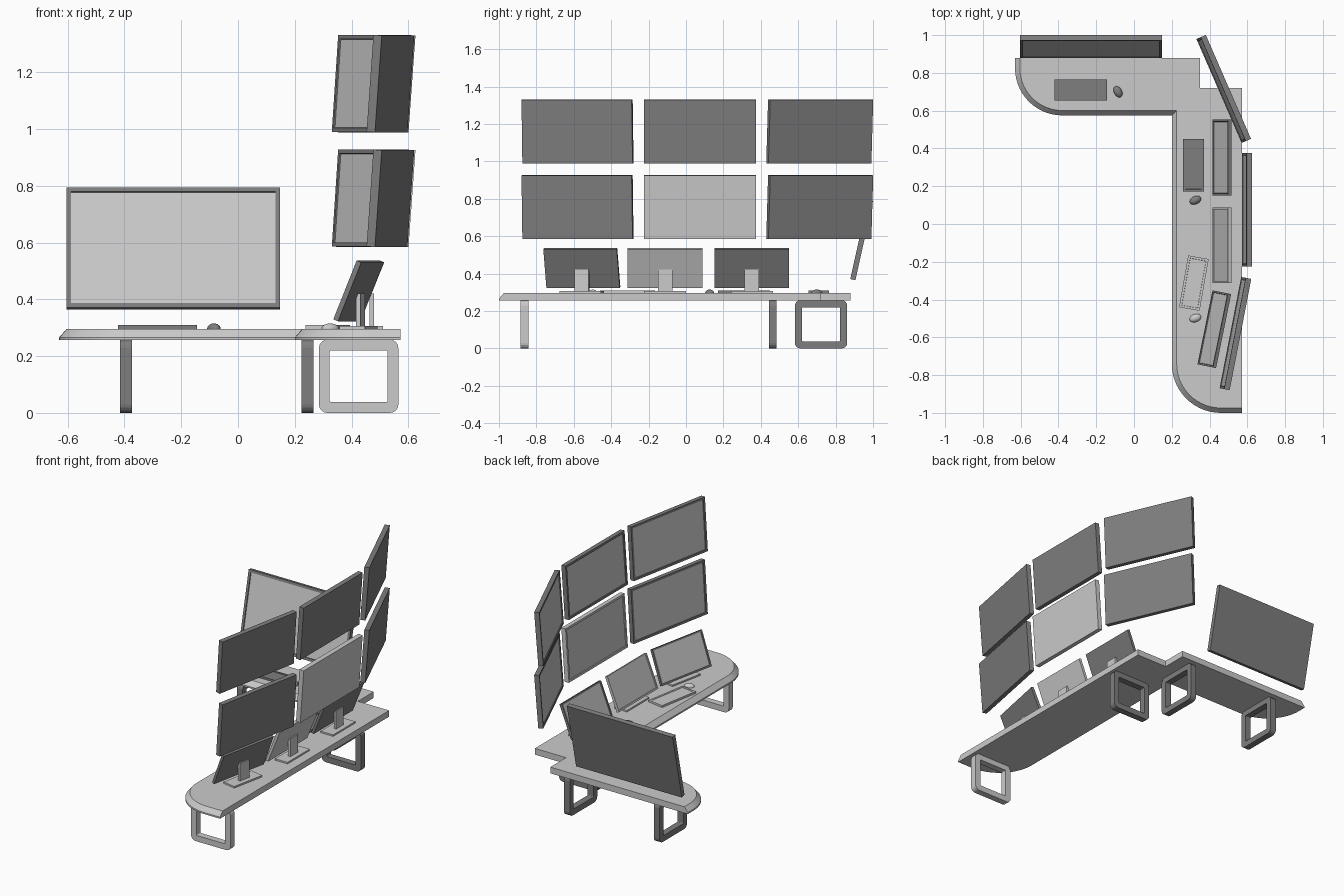
import bpy, bmesh
from math import sin, cos, pi, radians
from mathutils import Matrix

if "Cube" in bpy.data.objects:
    bpy.data.objects.remove(bpy.data.objects["Cube"])


def grey(name, v):
    m = bpy.data.materials.new(name)
    m.diffuse_color = (v, v, v, 1)
    m.use_nodes = True
    m.node_tree.nodes["Principled BSDF"].inputs["Base Color"].default_value = m.diffuse_color
    return m


LIGHT, DARK = grey("light_grey", 0.6), grey("dark_grey", 0.21)


def finish(bm, name, loc=(0, 0, 0), rot=(0, 0, 0), mats=(LIGHT,)):
    bmesh.ops.recalc_face_normals(bm, faces=bm.faces)
    me = bpy.data.meshes.new(name)
    bm.to_mesh(me)
    bm.free()
    for m in mats:
        me.materials.append(m)
    ob = bpy.data.objects.new(name, me)
    bpy.context.collection.objects.link(ob)
    ob.location, ob.rotation_euler = loc, rot
    return ob


def box(name, size, loc, rot=(0, 0, 0), mats=(LIGHT,), inset=None, border=0.0, depth=0.0):
    """Box; optionally recess the face whose normal is `inset` (second material)."""
    bm = bmesh.new()
    bmesh.ops.create_cube(bm, size=1, matrix=Matrix.Diagonal((*size, 1)))
    bm.normal_update()
    if inset:
        face = max(bm.faces, key=lambda f: sum(a * b for a, b in zip(f.normal, inset)))
        n = face.normal.copy()
        bmesh.ops.inset_region(bm, faces=[face], thickness=border,
                               use_boundary=True, use_even_offset=True)
        rim = bmesh.ops.inset_region(bm, faces=[face], thickness=0.001,
                                     use_boundary=True, use_even_offset=True)
        bmesh.ops.translate(bm, verts=face.verts, vec=n * -depth)
        face.material_index = len(mats) - 1
    return finish(bm, name, loc, rot, mats)


def arc(cx, cy, r, a0, a1, n):
    return [(cx + r * cos(radians(a0 + (a1 - a0) * i / n)),
             cy + r * sin(radians(a0 + (a1 - a0) * i / n))) for i in range(n + 1)]


# L-shaped desktop with sloped front edge
def outline(d):
    return ([(0.572, 0.72), (0.35, 0.72), (0.35, 0.88), (-0.63 + d, 0.88)]
            + arc(-0.38, 0.825, 0.25 - d, 180, 270, 14)
            + [(0.2 + d, 0.575 + d)]
            + arc(0.46, -0.74, 0.26 - d, 180, 270, 14)
            + [(0.572, -1.0 + d)])


bm = bmesh.new()
rings = [[bm.verts.new((x, y, z)) for x, y in outline(d)]
         for d, z in ((0, 0.256), (0, 0.266), (0.026, 0.296))]
for lo, hi in zip(rings, rings[1:]):
    for i in range(len(lo)):
        j = (i + 1) % len(lo)
        bm.faces.new((lo[i], lo[j], hi[j], hi[i]))
bm.faces.new(rings[0])
bm.faces.new(rings[-1])
finish(bm, "desktop")


# Rounded rectangular loop legs
def round_rect(w, h, r):
    pts = []
    for k, (sx, sy) in enumerate(((1, 1), (-1, 1), (-1, -1), (1, -1))):
        pts += arc(sx * (w / 2 - r), sy * (h / 2 - r), r, 90 * k, 90 * k + 90, 4)
    return pts


def loop_leg(name, loc, yaw, mat):
    bm = bmesh.new()
    loops = [[bm.verts.new((x, y, z)) for x, z in round_rect(w, h, r)]
             for w, h, r, y in ((0.28, 0.258, 0.03, -0.021), (0.28, 0.258, 0.03, 0.021),
                                (0.204, 0.182, 0.006, 0.021), (0.204, 0.182, 0.006, -0.021))]
    n = len(loops[0])
    for k in range(4):
        a, b = loops[k], loops[(k + 1) % 4]
        for i in range(n):
            j = (i + 1) % n
            bm.faces.new((a[i], a[j], b[j], b[i]))
    finish(bm, name, loc, (0, 0, yaw), (mat,))


loop_leg("side_desk_front_leg", (0.425, -0.863, 0.129), 0, LIGHT)
loop_leg("side_desk_back_leg", (0.425, 0.464, 0.129), 0, DARK)
for side, x in (("left", -0.395), ("right", 0.245)):
    loop_leg(f"back_desk_{side}_leg", (x, 0.722, 0.129), pi / 2, DARK)


# Screens: local -x is the viewing side
def screen(name, w, h, t, loc, tilt, yaw, border, mats):
    box(name, (t, w, h), loc, (0, radians(tilt), radians(yaw)), mats, (-1, 0, 0), border, 0.005)


screen("large_screen", 0.753, 0.434, 0.028, (-0.228, 0.939, 0.58), 12.5, 90, 0.016,
       (DARK, LIGHT))

for row, z in (("lower", 0.756), ("upper", 1.160)):
    for side, x, y, yaw in (("front", 0.537, -0.58, -11), ("middle", 0.598, 0.075, 0),
                            ("back", 0.475, 0.715, 23.5)):
        frame = LIGHT if (row, side) == ("lower", "middle") else DARK
        screen(f"{row}_{side}_wall_screen", 0.6, 0.342, 0.03, (x, y, z), 4.1, yaw, 0.014,
               (frame, LIGHT))

# Desk monitors with stands
for side, x, y, yaw, frame in (("front", 0.425, -0.557, -11.5, DARK),
                               ("middle", 0.465, -0.112, 0, LIGHT),
                               ("back", 0.465, 0.352, 0, DARK)):
    screen(f"{side}_monitor", 0.4, 0.224, 0.018, (x, y, 0.43), 22, yaw, 0.01, (frame, LIGHT))
    rot = (0, 0, radians(yaw))
    box(f"{side}_monitor_neck", (0.016, 0.078, 0.118), (x + 0.006, y, 0.362), rot)
    box(f"{side}_monitor_base", (0.09, 0.225, 0.01), (x, y, 0.301), rot)

# Keyboards and mice
for i, (kx, ky, kyaw, mx, my, myaw, mat) in enumerate((
        (-0.283, 0.71, 90, -0.085, 0.7, -62, DARK),
        (0.315, 0.31, 0, 0.325, 0.126, 25, DARK),
        (0.317, -0.313, -10, 0.325, -0.498, 20, LIGHT))):
    box(f"keyboard_{i + 1}", (0.11, 0.278, 0.014), (kx, ky, 0.302),
        (0, 0, radians(kyaw)), (mat,), (0, 0, 1), 0.012, 0.003)
    bm = bmesh.new()
    bmesh.ops.create_uvsphere(bm, u_segments=20, v_segments=10, radius=1,
                              matrix=Matrix.Diagonal((0.032, 0.021, 0.018, 1)))
    for f in bm.faces:
        f.smooth = True
    finish(bm, f"mouse_{i + 1}", (mx, my, 0.297), (0, 0, radians(myaw)), (mat,))
